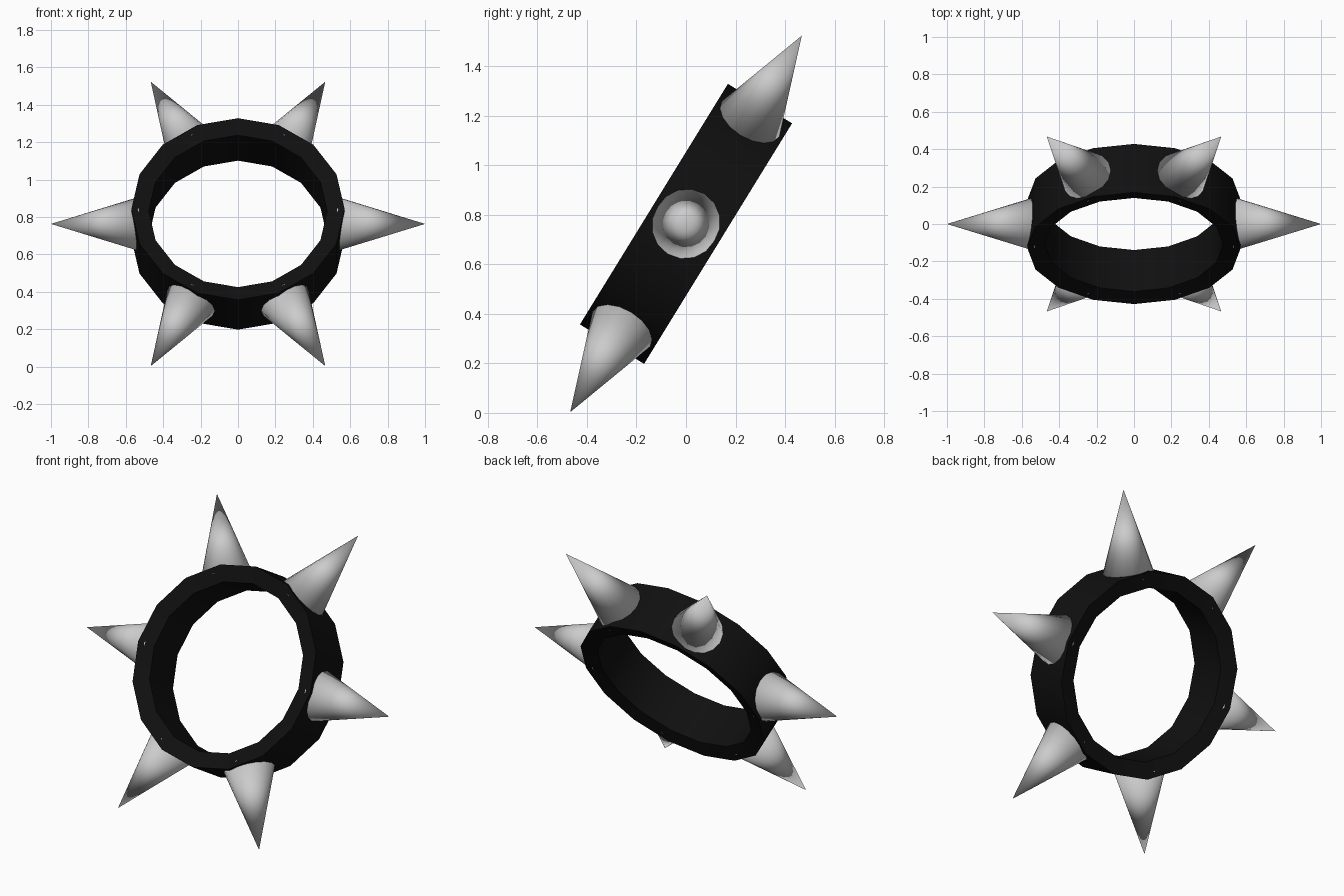
import bpy, bmesh, math
from mathutils import Matrix, Vector

if "Cube" in bpy.data.objects:
    bpy.data.objects.remove(bpy.data.objects["Cube"])

CENTRE = Vector((0, 0, 0.763))
TILT = math.radians(58.4)
# ring plane: local X stays on world X, local Y leans up and back
FRAME = Matrix.Translation(CENTRE) @ Matrix.Rotation(TILT, 4, 'X')


def material(name, rgb):
    m = bpy.data.materials.new(name)
    m.diffuse_color = (*rgb, 1)
    m.use_nodes = True
    m.node_tree.nodes["Principled BSDF"].inputs["Base Color"].default_value = m.diffuse_color
    return m


def finish(name, bm, mat=None):
    bmesh.ops.recalc_face_normals(bm, faces=bm.faces)
    for f in bm.faces:
        f.smooth = True
    me = bpy.data.meshes.new(name)
    bm.to_mesh(me)
    bm.free()
    ob = bpy.data.objects.new(name, me)
    bpy.context.collection.objects.link(ob)
    if mat:
        me.materials.append(mat)
    return ob


# collar band: 16-sided ring, cross-section slightly narrower inside
SIDES = 16
profile = [(0.57, -0.152), (0.57, 0.152), (0.477, 0.13), (0.477, -0.13)]
bm = bmesh.new()
rings = []
for i in range(SIDES):
    a = 2 * math.pi * i / SIDES
    rings.append([bm.verts.new(FRAME @ Vector((r * math.cos(a), r * math.sin(a), h)))
                  for r, h in profile])
for i in range(SIDES):
    p, q = rings[i], rings[(i + 1) % SIDES]
    for k in range(4):
        n = (k + 1) % 4
        bm.faces.new((p[k], q[k], q[n], p[n]))
band = finish("collar_band", bm, material("black_leather", (0.005, 0.005, 0.005)))
bpy.context.view_layer.objects.active = band
band.select_set(True)
bpy.ops.object.shade_smooth_by_angle(angle=math.radians(40))

# six cone spikes pointing outwards
BASE, TIP, RADIUS = 0.53, 1.0, 0.146
for i, deg in enumerate((0, 62.4, 117.6, 180, 242.4, 297.6)):
    bm = bmesh.new()
    tip = TIP if deg % 180 == 0 else 1.007
    place = (FRAME @ Matrix.Rotation(math.radians(deg), 4, 'Z')
             @ Matrix.Translation(((BASE + tip) / 2, 0, 0))
             @ Matrix.Rotation(math.pi / 2, 4, 'Y'))
    bmesh.ops.create_cone(bm, cap_ends=True, segments=16, radius1=RADIUS,
                          radius2=0, depth=tip - BASE, matrix=place)
    bmesh.ops.remove_doubles(bm, verts=bm.verts, dist=1e-5)
    finish(f"spike_{i + 1}", bm)
